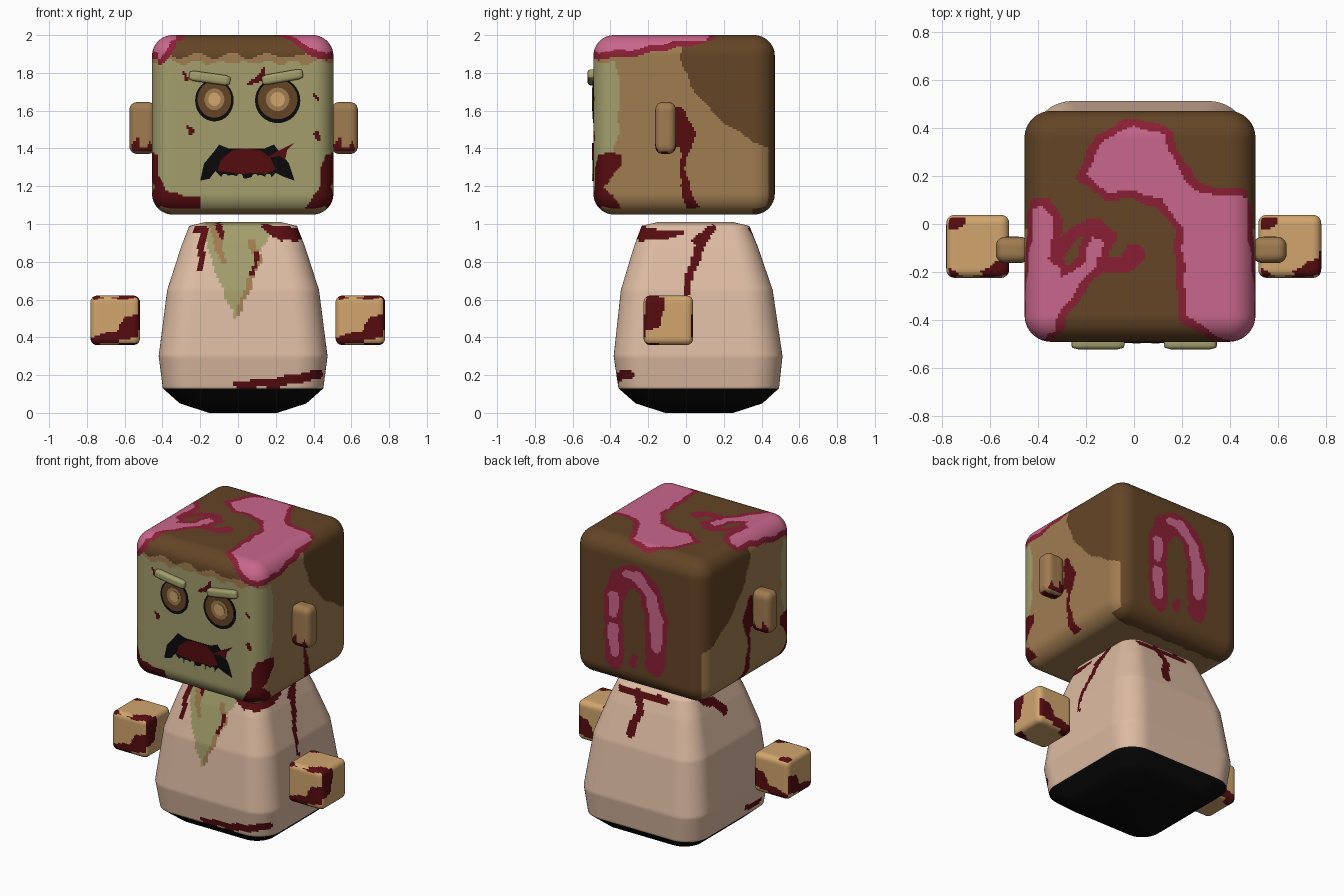
import bpy, bmesh, math
from mathutils import Vector

if "Cube" in bpy.data.objects:
    bpy.data.objects.remove(bpy.data.objects["Cube"])

COLOURS = {"face_green": "A39E6C", "hair_brown": "644526", "tan": "A07C50", "peach": "DDBBA2",
           "hand_tan": "D1A56D", "dark_red": "560C10", "crimson": "8A1F35", "pink": "C9678C",
           "black": "0A0A0A"}
NAMES = list(COLOURS)


def linear(hex_code):
    c = [int(hex_code[i:i + 2], 16) / 255 for i in (0, 2, 4)]
    return [v / 12.92 if v < 0.04045 else ((v + 0.055) / 1.055) ** 2.4 for v in c] + [1]


MATS = []
for name, code in COLOURS.items():
    m = bpy.data.materials.new(name)
    m.diffuse_color = linear(code)
    m.use_nodes = True
    m.node_tree.nodes["Principled BSDF"].inputs["Base Color"].default_value = m.diffuse_color
    MATS.append(m)


def covers(u, v, pts, margin):
    """Is (u, v) in a polygon (2-number points) or on a tapering stroke (3-number points)?"""
    stroke = len(pts[0]) == 3
    inside = False
    for i in range(1 if stroke else 0, len(pts)):
        a, b = pts[i - 1], pts[i]
        dx, dy = b[0] - a[0], b[1] - a[1]
        t = ((u - a[0]) * dx + (v - a[1]) * dy) / (dx * dx + dy * dy + 1e-12)
        t = min(1, max(0, t))
        r = a[2] + (b[2] - a[2]) * t if stroke else 0
        if math.hypot(u - a[0] - t * dx, v - a[1] - t * dy) < r + margin:
            return True
        if not stroke and (a[1] > v) != (b[1] > v) and u < a[0] + dx * (v - a[1]) / dy:
            inside = not inside
    return inside


def paint(bm, panels, base, upright=False):
    """Colour faces by the direction they point and the shapes drawn on that side."""
    for f in bm.faces:
        f.smooth = True
        f.material_index = NAMES.index(base)
        n, c = f.normal.copy(), f.calc_center_median()
        if upright:
            n.z = 0
        ax = max(range(3), key=lambda k: abs(n[k]))
        side = (("left", "right"), ("front", "back"), ("bottom", "top"))[ax][n[ax] > 0]
        u, v = ((c.y, c.z), (c.x, c.z), (c.x, c.y))[ax]
        u, v = u + 0.005 * math.sin(45 * v), v + 0.005 * math.sin(40 * u)
        for colour, margin, pts in panels.get(side, ()):
            if covers(u, v, pts, margin):
                f.material_index = NAMES.index(colour)


def finish(name, bm):
    me = bpy.data.meshes.new(name)
    bm.to_mesh(me)
    bm.free()
    for m in MATS:
        me.materials.append(m)
    ob = bpy.data.objects.new(name, me)
    bpy.context.collection.objects.link(ob)
    return ob


def round_off(p, half, r):
    inner = Vector([max(r - h, min(h - r, q)) for q, h in zip(p, half)])
    d = p - inner
    return inner + d.normalized() * r if d.length > 1e-9 else p


def rounded_box(name, half, r, cells, base, panels={}, centre=(0, 0, 0)):
    bm = bmesh.new()
    bmesh.ops.create_cube(bm, size=2)
    bmesh.ops.subdivide_edges(bm, edges=bm.edges[:], cuts=cells - 1, use_grid_fill=True)
    for v in bm.verts:
        v.co = round_off(Vector([a * h for a, h in zip(v.co, half)]), half, r) + Vector(centre)
    bm.normal_update()
    paint(bm, panels, base)
    return finish(name, bm)


def plate(name, pts, depth, colour):
    """Thin plate on the front of the head."""
    bm = bmesh.new()
    f = bm.faces.new([bm.verts.new((x, -0.4895, z)) for x, z in pts])
    ext = bmesh.ops.extrude_face_region(bm, geom=[f])["geom"]
    bmesh.ops.translate(bm, vec=(0, -depth, 0), verts=[e for e in ext if isinstance(e, bmesh.types.BMVert)])
    bmesh.ops.recalc_face_normals(bm, faces=bm.faces[:])
    for f in bm.faces:
        f.material_index = NAMES.index(colour)
    return finish(name, bm)


def disc(x, z, rx, rz, n=32):
    return [(x + rx * math.cos(i * math.tau / n), z + rz * math.sin(i * math.tau / n)) for i in range(n)]


def wound(pts, edge=0.035):
    return [("crimson", edge, pts), ("pink", 0, pts)]


def blood(*shapes):
    return [("dark_red", 0, s) for s in shapes]


def fringe(z, step):
    return [(-0.6, 1), (0.6, 1)] + [(0.6 - 0.04 * i, z + 0.015 * math.sin(i * step)) for i in range(31)]


# Head paint
front = [("tan", 0, fringe(1.89, 1.3)), ("face_green", 0, fringe(1.855, 1.9))]
front += wound([(-0.6, 2.1), (-0.35, 2.1), (-0.36, 1.95), (-0.41, 1.88), (-0.6, 1.87)])
front += wound([(0.6, 2.1), (0.33, 2.1), (0.33, 1.97), (0.42, 1.91), (0.6, 1.88)])
front += blood([(-0.6, 1.32), (-0.43, 1.28), (-0.38, 1.17), (-0.2, 1.14), (-0.2, 1), (-0.6, 1)],
               [(0.46, 1.37), (0.6, 1.35), (0.6, 1), (0.3, 1), (0.36, 1.1), (0.43, 1.17), (0.44, 1.27)],
               [(0.06, 1.75, .01), (0.12, 1.77, .02), (0.14, 1.82, .006)],
               [(-0.27, 1.52, .008), (-0.25, 1.49, .014)], [(-0.29, 1.81, .006), (-0.28, 1.77, .01)],
               [(0.41, 1.68, .008), (0.42, 1.66, .01)], [(0.41, 1.48, .01), (0.43, 1.45, .012)])
sides = [("tan", 0, [(-1, 0), (1, 0), (1, 3), (-1, 3)]),
         ("hair_brown", 0, [(-.02, 2.1), (-.03, 1.88), (.02, 1.75), (.1, 1.63), (.22, 1.52), (.45, 1.39),
                            (.6, 1.38), (.6, 2.1)]),
         ("face_green", 0, [(-.6, 1.86), (-.37, 1.86), (-.35, 1.7), (-.36, 1.45), (-.42, 1.3), (-.6, 1.2)])]
sides += wound([(-.6, 1.91), (-.3, 1.92), (-.15, 1.95), (-.05, 1.97), (.08, 1.99), (.08, 2.1), (-.6, 2.1)])
sides += blood([(-.6, 1.33), (-.42, 1.38), (-.35, 1.36), (-.34, 1.3), (-.44, 1.2), (-.38, 1.15),
                (-.35, 1.08), (-.42, 1), (-.6, 1)],
               [(-.05, 1.62), (0, 1.6), (.05, 1.48), (.04, 1.42), (0, 1.36), (0, 1.28), (.02, 1.2),
                (.07, 1.09), (0, 1.08), (-.03, 1.2), (-.03, 1.4), (-.07, 1.4)])
top = wound([(-.2, .2), (-.13, .35), (0, .41), (.12, .37), (.18, .24), (.26, .13), (.45, .11), (.6, .05),
             (.6, -.46), (.33, -.46), (.22, -.38), (.21, -.2), (.2, 0), (.11, .1), (0, .14), (-.1, .13)])
top += wound([(-.6, .09), (-.38, .07), (-.33, .02), (-.35, -.1), (-.3, -.22), (-.2, -.16), (-.18, -.06),
              (-.12, -.06), (-.14, -.15), (-.22, -.25), (-.3, -.35), (-.34, -.46), (-.6, -.46)])
top += [("crimson", 0, [(-.33, -.15, .025), (-.26, -.04, .03), (-.15, 0, .025), (-.1, -.06, .03)]),
        ("crimson", 0, [(-.13, -.16, .03), (-.04, -.18, .03), (.01, -.12, .04)]),
        ("crimson", 0, [(0, .47, .02), (.05, .47, .02)])]
back = [("crimson", 0, [(.2, 1.22, .07), (.21, 1.6, .075), (.15, 1.76, .075), (.05, 1.81, .07), (-.06, 1.74, .08),
                        (-.11, 1.55, .085), (-.1, 1.25, .07)]),
        ("crimson", 0, [(.06, 1.22, .03), (.05, 1.27, .02)]),
        ("pink", 0, [(.2, 1.27, .035), (.21, 1.42, .04)]), ("pink", 0, [(.21, 1.52, .03), (.2, 1.63, .04)]),
        ("pink", 0, [(.11, 1.8, .025), (.03, 1.81, .035), (-.07, 1.7, .04), (-.11, 1.55, .05), (-.11, 1.38, .04)])]
under = [("tan", 0, [(-1, -1), (1, -1), (1, .35), (-1, .35)])]

rounded_box("head", (0.48, 0.48, 0.475), 0.11, 90, "hair_brown",
            {"front": front, "left": sides, "right": sides, "top": top, "back": back, "bottom": under},
            (0.025, -0.01, 1.525))

# Eyes: stacked thin discs
for label, x, s in (("left", -0.125, 0.85), ("right", 0.21, 1.0)):
    for part, r, d, col in (("rim", .12, .003, "black"), ("socket", .105, .005, "hair_brown"),
                            ("iris", .062, .007, "tan"), ("pupil", .038, .009, "hand_tan")):
        drop = 0.006 if part == "rim" else 0
        plate(f"{label}_eye_{part}", disc(x, 1.66 - drop, r * s, r * (s + 1) / 2), d, col)

# Mouth
plate("mouth_outline", [(-.2, 1.23), (-.18, 1.32), (-.13, 1.38), (-.1, 1.42), (-.05, 1.40), (.14, 1.40), (.19, 1.42),
                        (.23, 1.37), (.27, 1.32), (.3, 1.23), (.24, 1.25), (.2, 1.27), (.17, 1.24), (.12, 1.26),
                        (.04, 1.24), (-.03, 1.26), (-.09, 1.25), (-.12, 1.28), (-.15, 1.24)], .003, "black")
plate("mouth_inside", [(-.11, 1.28), (-.09, 1.34), (-.03, 1.39), (.04, 1.4), (.12, 1.39), (.17, 1.35), (.2, 1.29),
                       (.15, 1.265), (.08, 1.27), (.01, 1.265), (-.05, 1.275)], .005, "dark_red")
for i, x in enumerate((-0.07, 0.01, 0.09, 0.16)):
    plate(f"tooth_{i + 1}", disc(x, 1.247, .017, .02, 10), .007, "face_green")
plate("mouth_blood", [(.15, 1.35), (.22, 1.36), (.25, 1.34), (.26, 1.39), (.3, 1.43), (.24, 1.4), (.2, 1.38)],
      .008, "dark_red")

# Brows
for label, x, z, tilt in (("left", -0.15, 1.772, 8), ("right", 0.235, 1.778, -10)):
    ob = rounded_box(label + "_brow", (.11, .025, .027), .018, 8, "face_green")
    ob.location, ob.rotation_euler = (x, -0.496, z), (0, math.radians(tilt), 0)

# Ears
drips = blood([(-.2, -.2), (-.2, -.1), (-.05, -.09), (-.03, -.04), (-.01, -.1), (.03, -.09), (.04, -.05),
               (.06, -.11), (.06, -.2)])
for label, x in (("left", -0.505), ("right", 0.565)):
    ob = rounded_box(label + "_ear", (.07, .055, .137), .04, 16, "tan",
                     {"front": drips, "back": drips, "bottom": blood([(-1, 0, .02), (1, 0, .02)])})
    ob.location = (x, -0.108, 1.508)

# Hands
smear = [(.2, .03), (.05, .02), (.02, -.02), (.02, -.05), (-.05, -.07), (-.2, -.1), (-.2, -.2), (0, -.2),
         (.03, -.1), (.2, -.09)]
patch = [(-.2, .2), (-.03, .2), (-.02, .05), (-.05, -.04), (-.2, -.06)]
corners = blood([(-.2, .2), (-.04, .2), (-.06, .08), (-.2, .06)],
                [(.2, -.2), (.02, -.2), (.02, -.1), (.08, -.06), (.2, -.05)], [(-.1, -.13, .03), (-.13, -.11, .03)])
hand_paint = {"front": blood(smear, [(-.13, .13, .015), (.13, .13, .015)]), "right": blood(patch),
              "left": blood(smear), "back": blood(smear), "top": corners, "bottom": corners}
for label, x in (("left", -0.65), ("right", 0.648)):
    ob = rounded_box(label + "_hand", (.131, .131, .131), .035, 26, "hand_tan", hand_paint)
    ob.location = (x, -0.093, 0.49)

# Body: rounded squares stacked by height, (z, half width)
RINGS = [(0, .18), (.05, .335), (.13, .425), (.3, .447), (.65, .402), (.88, .328), (.99, .285), (1.01, .2)]
SIDE = 48
unit = []
for turn in ((1, 0), (0, 1), (-1, 0), (0, -1)):
    for i in range(SIDE):
        s = 2 * i / SIDE - 1
        unit.append(round_off(Vector((turn[0] - turn[1] * s, turn[1] + turn[0] * s)), (1, 1), 0.36))
bm = bmesh.new()
rows = []
for (z0, h0), (z1, h1) in zip(RINGS, RINGS[1:]):
    steps = max(2, round((z1 - z0) / 0.0125))
    for k in range(steps + (z1 == 1.01)):
        t = k / steps
        h, z = h0 + (h1 - h0) * t, z0 + (z1 - z0) * t
        cy = 0.07 - 0.02 * z
        rows.append([bm.verts.new((0.027 + h * p.x, cy + h * p.y, z)) for p in unit])
for low, high in zip(rows, rows[1:]):
    for i in range(len(unit)):
        j = (i + 1) % len(unit)
        bm.faces.new((low[i], low[j], high[j], high[i]))
bm.faces.new(rows[0][::-1])
bm.faces.new(rows[-1])
bm.normal_update()
chest = [("face_green", 0, [(-.19, 1.1), (.2, 1.1), (.18, .97), (.1, .8), (.04, .62), (-.015, .49), (-.07, .62),
                            (-.14, .8), (-.18, .97)]),
         ("tan", 0, [(-.12, .98, .03), (-.1, .88, .02), (-.08, .8, .012)]),
         ("tan", 0, [(.07, .9, .02), (.11, .82, .018), (.05, .66, .015), (-.01, .51, .008)])]
chest += blood([(-.23, .97, .02), (-.18, .97, .02), (-.2, .77, .018)], [(-.1, .99, .02), (-.09, .93, .01)],
               [(.15, .98, .02), (.24, .95, .04), (.34, .93, .03)], [(.1, .84, .01), (.08, .74, .012)],
               [(0, .15, .02), (.2, .16, .025), (.45, .21, .025)])
right = blood([(-.24, .94, .035), (-.03, .95, .015)], [(.15, .98, .015), (.05, .92, .02)],
              [(.11, .95, .025), (.06, .85, .025), (0, .66, .015), (.01, .56, .01)], [(-.37, .2, .03), (-.3, .2, .025)])
left = blood([(.22, .97, .02), (.12, .92, .03), (.04, .85, .03)], [(-.2, .17, .015), (-.05, .18, .02)])
rear = blood([(.24, .96, .02), (-.1, .96, .02)], [(.1, .95, .03), (.07, .86, .025), (.11, .73, .03)])
paint(bm, {"front": chest, "right": right, "left": left, "back": rear}, "peach", upright=True)
for f in bm.faces:  # black base
    if f.calc_center_median().z < 0.13:
        f.material_index = NAMES.index("black")
finish("body", bm)
